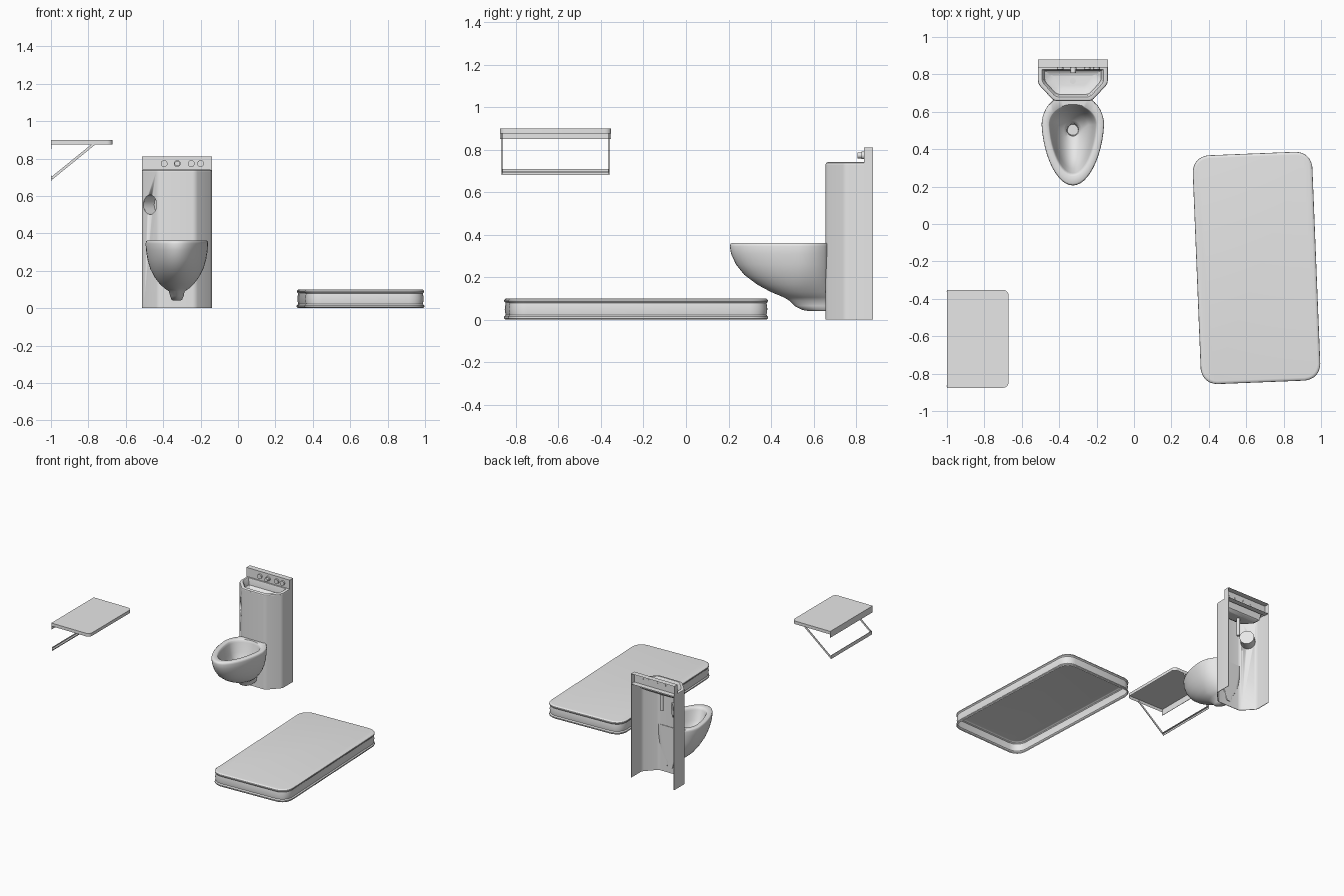
import bpy, bmesh, math
from mathutils import Vector, Matrix

cube = bpy.data.objects.get("Cube")
if cube:
    bpy.data.objects.remove(cube, do_unlink=True)

grey = bpy.data.materials.new("plain grey")
grey.use_nodes = True
COLOUR = (0.8, 0.8, 0.8, 1)
grey.diffuse_color = COLOUR
grey.node_tree.nodes["Principled BSDF"].inputs["Base Color"].default_value = COLOUR
CX = -0.327  # centre line of the basin unit


def finish(name, bm, angle=35, flip=False):
    bmesh.ops.recalc_face_normals(bm, faces=bm.faces)
    if flip:
        bmesh.ops.reverse_faces(bm, faces=bm.faces)
    mesh = bpy.data.meshes.new(name)
    bm.to_mesh(mesh)
    bm.free()
    mesh.materials.append(grey)
    ob = bpy.data.objects.new(name, mesh)
    bpy.context.collection.objects.link(ob)
    bpy.ops.object.select_all(action="DESELECT")
    ob.select_set(True)
    bpy.context.view_layer.objects.active = ob
    bpy.ops.object.shade_smooth_by_angle(angle=math.radians(angle))
    return ob


def loft(name, rings, start=False, end=False, angle=35, flip=False):
    """Skin closed rings of equal length, with optional end caps."""
    bm = bmesh.new()
    loops = [[bm.verts.new(p) for p in ring] for ring in rings]
    for a, b in zip(loops, loops[1:]):
        for i in range(len(a)):
            j = (i + 1) % len(a)
            bm.faces.new((a[i], a[j], b[j], b[i]))
    if start:
        bm.faces.new(loops[0][::-1])
    if end:
        bm.faces.new(loops[-1])
    return finish(name, bm, angle, flip)


def box(name, lo, hi, open_dir=None):
    lo, hi = Vector(lo), Vector(hi)
    bm = bmesh.new()
    bmesh.ops.create_cube(bm, size=1, matrix=Matrix.Translation((lo + hi) / 2) @ Matrix.Diagonal((*(hi - lo), 1)))
    bm.normal_update()
    if open_dir:
        gone = [f for f in bm.faces if f.normal.dot(Vector(open_dir)) > 0.9]
        bmesh.ops.delete(bm, geom=gone, context="FACES")
    return finish(name, bm)


def cylinder(name, a, b, r, open_start=False, segments=24):
    a, b = Vector(a), Vector(b)
    axis = b - a
    side = axis.orthogonal().normalized()
    up = axis.normalized().cross(side)
    turn = [i * math.tau / segments for i in range(segments)]
    ring = lambda c: [c + r * (math.cos(t) * side + math.sin(t) * up) for t in turn]
    return loft(name, [ring(a), ring(b)], not open_start, True)


def rounded(points, radii, n=4):
    """Round polygon corners with short curves; radius 0 keeps a corner."""
    out = []
    for i, (p, r) in enumerate(zip(points, radii)):
        p = Vector(p)
        if not r:
            out.append(p)
            continue
        a = p + (Vector(points[i - 1]) - p).normalized() * r
        b = p + (Vector(points[(i + 1) % len(points)]) - p).normalized() * r
        for k in range(n + 1):
            t = k / n
            out.append((1 - t) ** 2 * a + 2 * t * (1 - t) * (p * 0.8 + (a + b) * 0.1) + t * t * b)
    return out


def at_z(points, z):
    return [(p[0], p[1], z) for p in points]


# Mattress: open-bottomed shell with a raised lip at top and bottom
turn = Matrix.Rotation(math.radians(2.3), 2)


def mattress_ring(inset, z):
    w, l = 0.32 - inset, 0.612 - inset
    pts = rounded([(-w, -l), (w, -l), (w, l), (-w, l)], [0.085 - inset] * 4, 8)
    return at_z([turn @ p + Vector((0.655, -0.235)) for p in pts], z)


mattress_profile = [(0.006, 0), (0, 0.006), (0, 0.014), (0.007, 0.022), (0.003, 0.05), (0.007, 0.078),
                    (0, 0.086), (0.001, 0.093), (0.008, 0.099), (0.016, 0.1)]
loft("mattress", [mattress_ring(*p) for p in mattress_profile], end=True)

# Wall table: shallow open tray, wall flange, lower rail and two braces
Y0, Y1 = -0.876, -0.352
top = rounded([(-1, Y0), (-0.67, Y0), (-0.67, Y1), (-1, Y1)], [0, 0.03, 0.03, 0], 6)
loft("table_top", [at_z(top, 0.876), at_z(top, 0.9)], end=True)
box("table_flange", (-1, Y0, 0.85), (-0.997, Y1, 0.88))
box("table_rail", (-1, Y0 + 0.008, 0.68), (-0.997, Y1 - 0.008, 0.708))
box("table_rail_lip", (-0.998, Y0 + 0.008, 0.693), (-0.985, Y1 - 0.008, 0.696))
for side, y in (("right", Y0 + 0.01), ("left", Y1 - 0.01)):
    brace = box("brace_" + side, (-0.148, -0.002, -0.007), (0.148, 0.002, 0.007))
    brace.location = (-0.882, y, 0.787)
    brace.rotation_euler.y = -math.atan2(0.183, 0.225)


# Basin column: chamfered, open at the back and below
def outline(d, back):
    h, f, k = 0.187 - d, 0.1 - 0.41 * d, 0.75 + 0.41 * d
    pts = [(CX - h, back), (CX - h, k), (CX - f, 0.657 + d), (CX + f, 0.657 + d), (CX + h, k), (CX + h, back)]
    return rounded(pts, [0, 0.016, 0.016, 0.016, 0.016, 0])


wall = outline(0, 0.88) + outline(0.004, 0.88)[::-1]
column = loft("column", [at_z(wall, 0), at_z(wall, 0.731)], True, True)

# Round niche in the right chamfer
inward = Vector((0.73, 0.69, 0)).normalized()
mouth = Vector((CX - 0.1435, 0.7035, 0.553))
cutter = cylinder("niche_cutter", mouth - inward * 0.05, mouth + inward * 0.05, 0.052, segments=32)
cutter.hide_render = True
cutter.hide_set(True)
cutter.display_type = "WIRE"
cut = column.modifiers.new("niche", "BOOLEAN")
cut.operation, cut.solver, cut.object = "DIFFERENCE", "EXACT", cutter
bpy.context.view_layer.objects.active = column
bpy.ops.object.modifier_apply(modifier=cut.name)
bpy.data.objects.remove(cutter, do_unlink=True)
cylinder("niche", mouth + inward * 0.001, mouth + inward * 0.08, 0.052, True, 32)

# Basin rim and sunken bowl
basin_profile = [(0, 0.838, 0.73), (0.002, 0.838, 0.737), (0.009, 0.837, 0.741), (0.022, 0.826, 0.741),
                 (0.028, 0.824, 0.734), (0.036, 0.82, 0.69), (0.06, 0.805, 0.675), (0.085, 0.79, 0.67)]
loft("basin", [at_z(outline(d, back), z) for d, back, z in basin_profile], end=True)
cylinder("basin_drain", (CX, 0.765, 0.67), (CX, 0.765, 0.674), 0.016)
cylinder("basin_pipe", (CX, 0.765, 0.67), (CX, 0.765, 0.53), 0.012)

# Splash panel with push buttons and spout
box("splash_panel", (CX - 0.187, 0.838, 0.73), (CX + 0.187, 0.88, 0.81), (0, 1, 0))
for i, x in enumerate((-0.395, -0.325, -0.25, -0.2)):
    cylinder("button_%d" % (i + 1), (x, 0.84, 0.773), (x, 0.826, 0.773), 0.018)
cylinder("spout", (-0.325, 0.84, 0.773), (-0.325, 0.807, 0.773), 0.014)


# Toilet bowl: egg-shaped rings down the outside and the inside
def egg(z, front, back, half, clip=0.665, n=48):
    mid = max(min(0.53, back - 0.05), front + 0.4 * (back - front))
    ring = []
    for i in range(n):
        t = i * math.tau / n
        s = math.sin(t)
        y = mid + s * ((back - mid) if s > 0 else (mid - front))
        ring.append((CX + half * math.cos(t) * (1 - 0.1 * max(0, -s)), min(y, clip), z))
    return ring


outside = [(0.04, 0.58, 0.018), (0.045, 0.55, 0.028), (0.065, 0.51, 0.036), (0.09, 0.485, 0.042),
           (0.105, 0.46, 0.065), (0.13, 0.4, 0.092), (0.165, 0.335, 0.118), (0.21, 0.275, 0.142),
           (0.26, 0.235, 0.157), (0.31, 0.212, 0.165), (0.345, 0.206, 0.167), (0.357, 0.209, 0.165),
           (0.361, 0.216, 0.16)]
inside = [(0.361, 0.255, 0.64, 0.131), (0.356, 0.264, 0.636, 0.126), (0.342, 0.272, 0.632, 0.121),
          (0.27, 0.295, 0.615, 0.108), (0.2, 0.35, 0.585, 0.083), (0.155, 0.43, 0.552, 0.048),
          (0.142, 0.47, 0.537, 0.032), (0.11, 0.475, 0.533, 0.029)]
rings = [egg(z, front, 0.70, half) for z, front, half in outside]
rings += [egg(*row) for row in inside]
loft("toilet_bowl", rings, True, True, 50)
